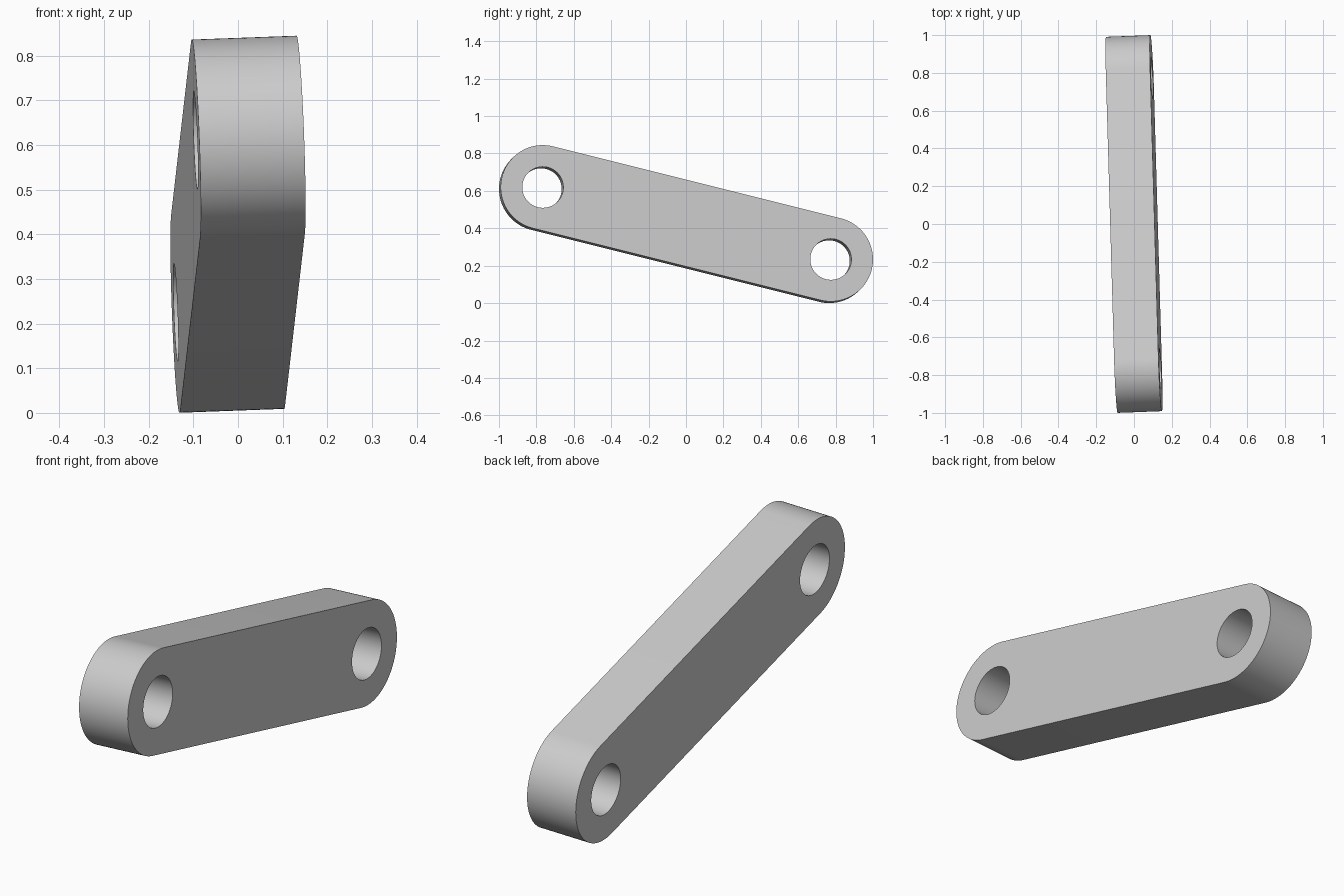
import bpy, bmesh, math
from mathutils import Vector, Matrix

cube = bpy.data.objects.get("Cube")
if cube:
    bpy.data.objects.remove(cube, do_unlink=True)

END_RADIUS = 0.2255
HOLE_RADIUS = 0.11
THICKNESS = 0.235
SEGMENTS = 48

# Link directions: along the hole centres, and along the hole axes
normal = Vector((1, 0.038, 0.037)).normalized()
span = Vector((0, 1.54, -0.385))
span.x = -(span.y * normal.y + span.z * normal.z) / normal.x
half = span.length / 2
along = span.normalized()
across = normal.cross(along)

grey = bpy.data.materials.new("plain_grey")
grey.use_nodes = True
grey.diffuse_color = (0.6, 0.6, 0.6, 1)
grey.node_tree.nodes["Principled BSDF"].inputs["Base Color"].default_value = grey.diffuse_color


def arc(cx, radius, start, sweep, count):
    """Points of an arc centred on (cx, 0)."""
    angles = [start + sweep * i / SEGMENTS for i in range(count)]
    return [(cx + radius * math.cos(a), radius * math.sin(a), -THICKNESS / 2) for a in angles]


def add_loop(bm, points):
    verts = [bm.verts.new(p) for p in points]
    return [bm.edges.new((v, verts[i - 1])) for i, v in enumerate(verts)]


# Rounded outline with a hole at each end
bm = bmesh.new()
outline = (arc(half, END_RADIUS, -math.pi / 2, math.pi, SEGMENTS + 1)
           + arc(-half, END_RADIUS, math.pi / 2, math.pi, SEGMENTS + 1))
edges = add_loop(bm, outline)
for cx in (-half, half):
    edges += add_loop(bm, arc(cx, HOLE_RADIUS, 0, math.tau, SEGMENTS))
bmesh.ops.triangle_fill(bm, edges=edges, use_beauty=True)

# Thicken the plate
extruded = bmesh.ops.extrude_face_region(bm, geom=bm.faces[:], use_keep_orig=True)
moved = [g for g in extruded["geom"] if isinstance(g, bmesh.types.BMVert)]
bmesh.ops.translate(bm, verts=moved, vec=(0, 0, THICKNESS))
bmesh.ops.recalc_face_normals(bm, faces=bm.faces[:])

mesh = bpy.data.meshes.new("link_plate")
bm.to_mesh(mesh)
bm.free()
mesh.materials.append(grey)

# Tilt the link into place
link = bpy.data.objects.new("link_plate", mesh)
bpy.context.collection.objects.link(link)
rotation = Matrix((along, across, normal)).transposed().to_4x4()
link.matrix_world = Matrix.Translation((0, 0, 0.4225)) @ rotation

bpy.ops.object.select_all(action='DESELECT')
link.select_set(True)
bpy.context.view_layer.objects.active = link
bpy.ops.object.shade_smooth_by_angle(angle=math.radians(30))
